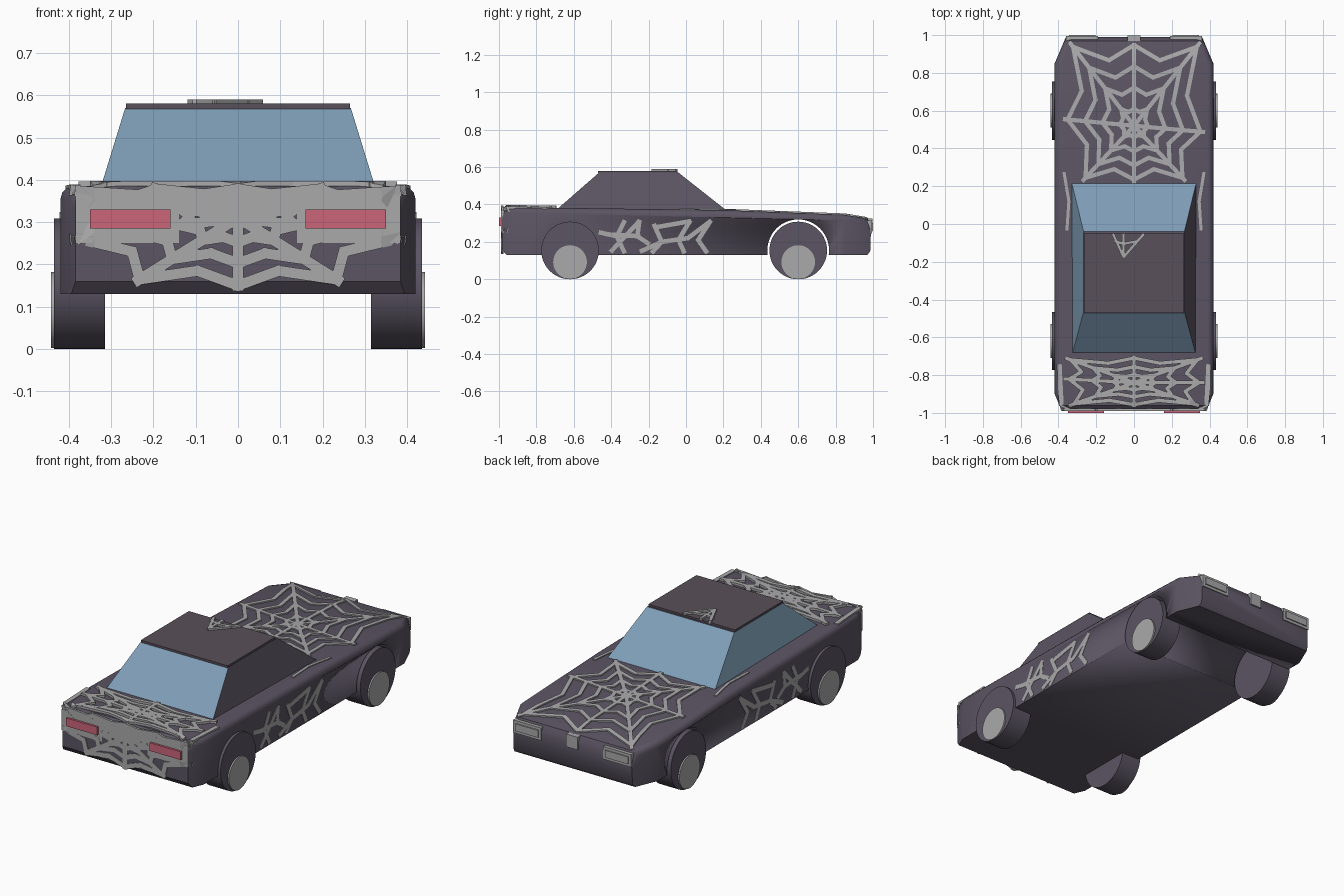
import bpy, bmesh, math
from mathutils import Vector

old = bpy.data.objects.get("Cube")
if old:
    bpy.data.objects.remove(old, do_unlink=True)


def material(name, rgb):
    m = bpy.data.materials.new(name)
    m.use_nodes = True
    m.diffuse_color = (*rgb, 1)
    m.node_tree.nodes["Principled BSDF"].inputs["Base Color"].default_value = (*rgb, 1)
    return m


PAINT = material("dark_plum_paint", (0.105, 0.09, 0.125))
ROOF = material("roof_paint", (0.10, 0.08, 0.10))
GLASS = material("blue_glass", (0.21, 0.34, 0.47))
WEB = material("light_grey", (0.40, 0.40, 0.41))
RED = material("red_lens", (0.60, 0.13, 0.19))


def finish(name, bm, *mats):
    bmesh.ops.recalc_face_normals(bm, faces=bm.faces)
    me = bpy.data.meshes.new(name)
    bm.to_mesh(me)
    bm.free()
    for m in mats:
        me.materials.append(m)
    ob = bpy.data.objects.new(name, me)
    bpy.context.collection.objects.link(ob)
    return ob


def smooth(ob, angle=35):
    bpy.ops.object.select_all(action='DESELECT')
    ob.select_set(True)
    bpy.context.view_layer.objects.active = ob
    bpy.ops.object.shade_smooth_by_angle(angle=math.radians(angle))


def hull(name, points, *mats):
    bm = bmesh.new()
    for p in points:
        bm.verts.new(p)
    bmesh.ops.convex_hull(bm, input=bm.verts)
    bmesh.ops.dissolve_limit(bm, angle_limit=0.01, verts=bm.verts, edges=bm.edges)
    return finish(name, bm, *mats)


def box(name, x, y, z, mat):
    return hull(name, [(a, b, c) for a in x for b in y for c in z], mat)


def cylinder(name, x0, x1, y, z, r, mat, sides=48):
    bm = bmesh.new()
    bmesh.ops.create_cone(bm, cap_ends=True, segments=sides, radius1=r, radius2=r, depth=abs(x1 - x0))
    for v in bm.verts:
        v.co = ((x0 + x1) / 2 + v.co.z, y + v.co.x, z + v.co.y)
    ob = finish(name, bm, mat)
    smooth(ob)
    return ob


# Body: side profile pulled across the width, corners sliced, upper edges rounded
TOP = [(-0.985, 0.365), (-0.96, 0.385), (-0.7, 0.382), (0.2, 0.37), (0.85, 0.345), (0.97, 0.325), (0.99, 0.29)]
PROFILE = TOP + [(0.985, 0.15), (0.97, 0.13), (-0.96, 0.13), (-0.985, 0.16)]
bm = bmesh.new()
side = bm.faces.new([bm.verts.new((-0.42, y, z)) for y, z in PROFILE])
ext = bmesh.ops.extrude_face_region(bm, geom=[side])
bmesh.ops.translate(bm, vec=(0.84, 0, 0), verts=[g for g in ext["geom"] if isinstance(g, bmesh.types.BMVert)])
for s in (-1, 1):
    for point, normal in (((0.42, 0.85), (0.92, 0.39)), ((0.42, -0.9), (0.92, -0.39))):
        cut = bmesh.ops.bisect_plane(bm, geom=bm.verts[:] + bm.edges[:] + bm.faces[:], dist=1e-5,
                                     plane_co=(s * point[0], point[1], 0),
                                     plane_no=(s * normal[0], normal[1], 0), clear_outer=True)
        bmesh.ops.edgeloop_fill(bm, edges=[g for g in cut["geom_cut"] if isinstance(g, bmesh.types.BMEdge)])
bmesh.ops.recalc_face_normals(bm, faces=bm.faces)
rim = [e for e in bm.edges if (e.verts[0].co.z + e.verts[1].co.z) / 2 > 0.3
       and len(e.link_faces) == 2 and e.calc_face_angle() > 1.0]
bmesh.ops.bevel(bm, geom=rim, offset=0.03, segments=3, profile=0.5, affect='EDGES', clamp_overlap=True)
body = finish("body", bm, PAINT)

# Wheel tunnels, wheels and hubs
for axle, y in (("front", -0.62), ("rear", 0.6)):
    cutter = cylinder(axle + "_tunnel_cutter", -0.6, 0.6, y, 0.155, 0.165, PAINT)
    cutter.hide_render = True
    cutter.hide_viewport = True
    mod = body.modifiers.new("tunnel", 'BOOLEAN')
    mod.operation, mod.solver, mod.object = 'DIFFERENCE', 'EXACT', cutter
    for label, s in (("left", 1), ("right", -1)):
        cylinder(f"{axle}_{label}_wheel", s * 0.315, s * 0.435, y, 0.154, 0.154, PAINT)
        cylinder(f"{axle}_{label}_hub", s * 0.43, s * 0.443, y, 0.092, 0.09, WEB)
smooth(body)

# Cabin with glass on three sides, and a thin roof slab
cabin = hull("cabin", [(s * x, y, z) for s in (-1, 1) for x, y, z in (
    (0.33, 0.22, 0.365), (0.33, -0.70, 0.365), (0.267, -0.04, 0.57), (0.267, -0.465, 0.57))], PAINT, GLASS)
for f in cabin.data.polygons:
    f.material_index = int(abs(f.normal.z) < 0.9 and f.normal.x < 0.5)
box("roof", (-0.265, 0.265), (-0.47, -0.05), (0.568, 0.58), ROOF)


# Webs: flat strands laid over a surface given by a mapping (u, v, height)
def deck(u, v, h):
    for (y0, z0), (y1, z1) in zip(TOP, TOP[1:]):
        if v <= y1:
            break
    return Vector((u, v, z0 + (z1 - z0) * (v - y0) / (y1 - y0) + h))


def tail(u, v, h):
    back = max(0, abs(u) - 0.385) * 2.4
    return Vector((u, -0.985 - h + back, v))


def roof_top(u, v, h):
    return Vector((u, v, 0.58 + h))


def flank(s):
    return lambda u, v, h: Vector((s * (0.42 + h), u, v))


def strands(name, lines, place, width, height):
    bm = bmesh.new()
    for line in lines:
        for a, b in zip(line, line[1:]):
            a, b = Vector(a), Vector(b)
            d = (b - a).normalized()
            side = Vector((-d.y, d.x)) * width / 2
            a, b = a - d * width * 0.3, b + d * width * 0.3
            n = max(1, math.ceil((b - a).length / 0.06))
            rows = []
            for i in range(n + 1):
                p = a.lerp(b, i / n)
                rows.append([bm.verts.new(place(*(p + side * k), h))
                             for k, h in ((-1, -0.008), (1, -0.008), (1, height), (-1, height))])
            for r, q in zip(rows, rows[1:]):
                for k in range(4):
                    bm.faces.new((r[k], r[k - 1], q[k - 1], q[k]))
            bm.faces.new(rows[0])
            bm.faces.new(rows[-1][::-1])
    return finish(name, bm, WEB)


def web_lines(centre, ends, rings, sag=0.82):
    c = Vector(centre)
    ends = [Vector(e) for e in ends]
    lines = [(c, e) for e in ends]
    for t in rings:
        for a, b in zip(ends, ends[1:] + ends[:1]):
            mid = c + ((a + b) / 2 - c) * t * sag
            lines.append((c + (a - c) * t, mid, c + (b - c) * t))
    return lines


hood_ends = [(0, 0.97), (0.35, 0.96), (0.37, 0.487), (0.27, 0.23), (0, 0.22), (-0.27, 0.23), (-0.37, 0.555), (-0.34, 0.96)]
strands("hood_web", web_lines((0, 0.52), hood_ends, (0.2, 0.45, 0.7, 0.95)), deck, 0.022, 0.007)
deck_ends = [(0, -0.7), (0.36, -0.71), (0.37, -0.84), (0.34, -0.96), (0, -0.965), (-0.34, -0.96), (-0.37, -0.82), (-0.36, -0.71)]
strands("trunk_web", web_lines((0, -0.84), deck_ends, (0.3, 0.6, 0.93)), deck, 0.022, 0.012)
tail_ends = [(0, 0.38), (0.2, 0.38), (0.39, 0.375), (0.39, 0.26), (0.24, 0.16), (0, 0.145),
             (-0.24, 0.16), (-0.39, 0.26), (-0.39, 0.375), (-0.2, 0.38)]
strands("tail_web", web_lines((0, 0.31), tail_ends, (0.35, 0.65, 0.97)), tail, 0.026, 0.004)
strands("roof_web", [[(-0.11, -0.055), (-0.055, -0.175), (0.05, -0.055)], [(-0.055, -0.055), (-0.055, -0.17)],
                     [(-0.1, -0.09), (-0.055, -0.105), (0.02, -0.09)]], roof_top, 0.016, 0.01)

flank_lines = [[(-0.46, 0.25), (-0.37, 0.23), (-0.33, 0.31)], [(-0.4, 0.15), (-0.25, 0.31), (-0.26, 0.23), (-0.2, 0.19)],
               [(-0.37, 0.23), (-0.33, 0.145)], [(-0.42, 0.24), (-0.25, 0.23)], [(-0.24, 0.15), (-0.13, 0.2), (0.01, 0.22), (0.13, 0.31)],
               [(-0.17, 0.29), (-0.13, 0.2), (-0.18, 0.145)], [(0.02, 0.31), (-0.04, 0.21), (-0.01, 0.145)],
               [(0.13, 0.31), (0.065, 0.21), (0.11, 0.145)], [(-0.15, 0.28), (0.02, 0.31)]]
for label, s in (("left", 1), ("right", -1)):
    strands(label + "_side_web", flank_lines, flank(s), 0.024, 0.002)
    strands(label + "_cowl_web", [[(s * 0.37, 0.27), (s * 0.345, 0.12), (s * 0.355, -0.03)]], deck, 0.016, 0.005)
    strands(label + "_trunk_edge", [[(s * 0.385, -0.95), (s * 0.395, -0.75)]], deck, 0.025, 0.004)
    # Tail panels and lamps at one end, headlamps at the other
    box(label + "_tail_panel", (s * 0.14, s * 0.385), (-0.988, -0.97), (0.25, 0.365), WEB)
    box(label + "_tail_lamp", (s * 0.16, s * 0.35), (-1.0, -0.97), (0.285, 0.33), RED)
    box(label + "_headlamp_frame", (s * 0.19, s * 0.36), (0.96, 0.994), (0.245, 0.315), WEB)
    box(label + "_headlamp", (s * 0.205, s * 0.345), (0.96, 1.0), (0.26, 0.30), WEB)
box("nose_strap", (-0.035, 0.035), (0.96, 0.997), (0.255, 0.325), WEB)
